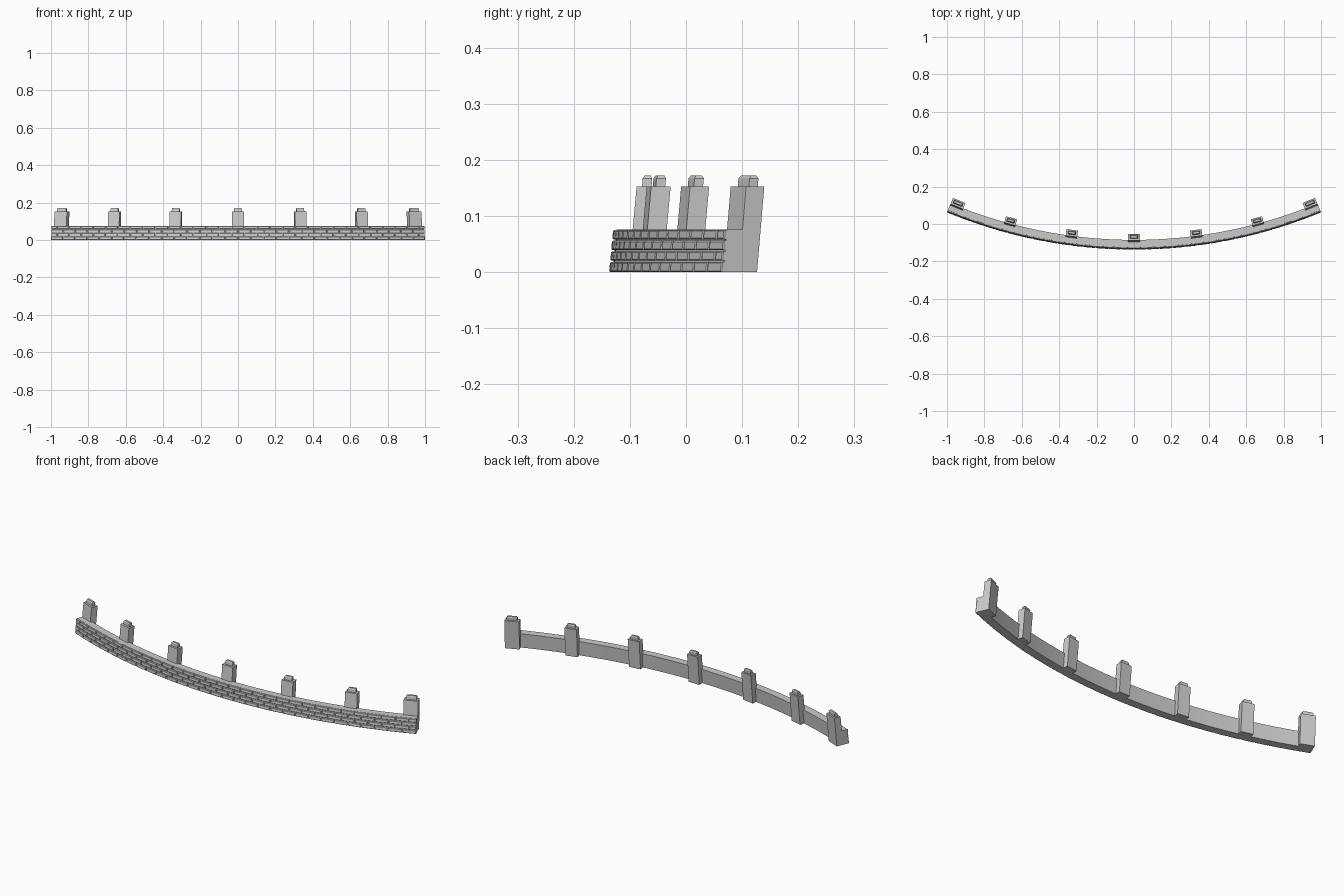
import bpy, bmesh, math

if "Cube" in bpy.data.objects:
    bpy.data.objects.remove(bpy.data.objects["Cube"])

HALF = math.radians(22.5)          # the wall is an eighth of a circle
R = 1 / math.sin(HALF)             # radius of the brick fronts
CY = R - 0.137                     # centre of the arc on y
LEAN = 0.092                       # backward lean per unit of height
H = 0.076                          # wall height


def on_arc(a, d, z, side=0.0):
    """Point at angle a, depth d behind the brick front, shifted sideways."""
    r = R - d - LEAN * z
    return (r * math.sin(a) + side * math.cos(a),
            CY - r * math.cos(a) + side * math.sin(a), z)


def make(name, bm, smooth=False):
    bmesh.ops.recalc_face_normals(bm, faces=bm.faces[:])
    me = bpy.data.meshes.new(name)
    bm.to_mesh(me)
    bm.free()
    ob = bpy.data.objects.new(name, me)
    bpy.context.collection.objects.link(ob)
    if smooth:
        bpy.context.view_layer.objects.active = ob
        ob.select_set(True)
        bpy.ops.object.shade_smooth_by_angle(angle=math.radians(30))
        ob.select_set(False)
    return ob


def loft(bm, rings):
    """Join equal rings of points into a closed solid."""
    vs = [[bm.verts.new(p) for p in ring] for ring in rings]
    n = len(vs[0])
    for a, b in zip(vs, vs[1:]):
        for i in range(n):
            j = (i + 1) % n
            bm.faces.new((a[i], a[j], b[j], b[i]))
    bm.faces.new(vs[0])
    bm.faces.new(vs[-1])


# Curved wall core swept along the arc
SEG = 60
section = [(0.006, 0), (0.045, 0), (0.045, H), (0.006, H)]
bm = bmesh.new()
loft(bm, [[on_arc(-HALF + 2 * HALF * i / SEG, d, z) for d, z in section]
          for i in range(SEG + 1)])
make("wall_core", bm, True)

# Raised bricks in running bond, each with a chamfered front
COURSES, COUNT = 4, 30
step = 2 * HALF / COUNT
course_h = H / COURSES
gap_a, gap_z = 0.0022 / R, 0.0012


def brick(bm, a0, a1, z0, z1):
    rings = []
    for d, inset in ((0.008, 0), (0.002, 0), (0.0, 0.002)):
        ia = inset / R
        rings.append([on_arc(a, d, z) for a, z in (
            (a0 + ia, z0 + inset), (a1 - ia, z0 + inset),
            (a1 - ia, z1 - inset), (a0 + ia, z1 - inset))])
    loft(bm, rings)


bm = bmesh.new()
for c in range(COURSES):
    cuts = [-HALF + step * i for i in range(COUNT + 1)]
    if c % 2:
        cuts = [-HALF] + [a + step / 2 for a in cuts[:-1]] + [HALF]
    z0, z1 = c * course_h, (c + 1) * course_h
    for i, (a0, a1) in enumerate(zip(cuts, cuts[1:])):
        left = 0 if i == 0 else gap_a
        right = 0 if i == len(cuts) - 2 else gap_a
        brick(bm, a0 + left, a1 - right, z0 + (gap_z if c else 0), z1 - gap_z)
make("bricks", bm)


# Leaning posts with small chamfered tenons on top
def ring(a, side, w, d0, d1, z):
    return [on_arc(a, d, z, side + s * w / 2)
            for s, d in ((-1, d0), (1, d0), (1, d1), (-1, d1))]


for i in range(-3, 4):
    end = abs(i) == 3
    a = HALF * i / 3
    w = 0.072 if end else 0.062
    side = -math.copysign(w / 2, i) if end else 0.0
    bm = bmesh.new()
    loft(bm, [ring(a, side, w, 0.035, 0.070, 0),
              ring(a, side, w, 0.035, 0.070, 0.152)])
    make(f"post_{i + 4}", bm)
    bm = bmesh.new()
    loft(bm, [ring(a, side, w - 0.02, 0.0445, 0.0615, 0.150),
              ring(a, side, w - 0.02, 0.0445, 0.0615, 0.167),
              ring(a, side, w - 0.028, 0.0475, 0.0585, 0.172)])
    make(f"post_tenon_{i + 4}", bm)
